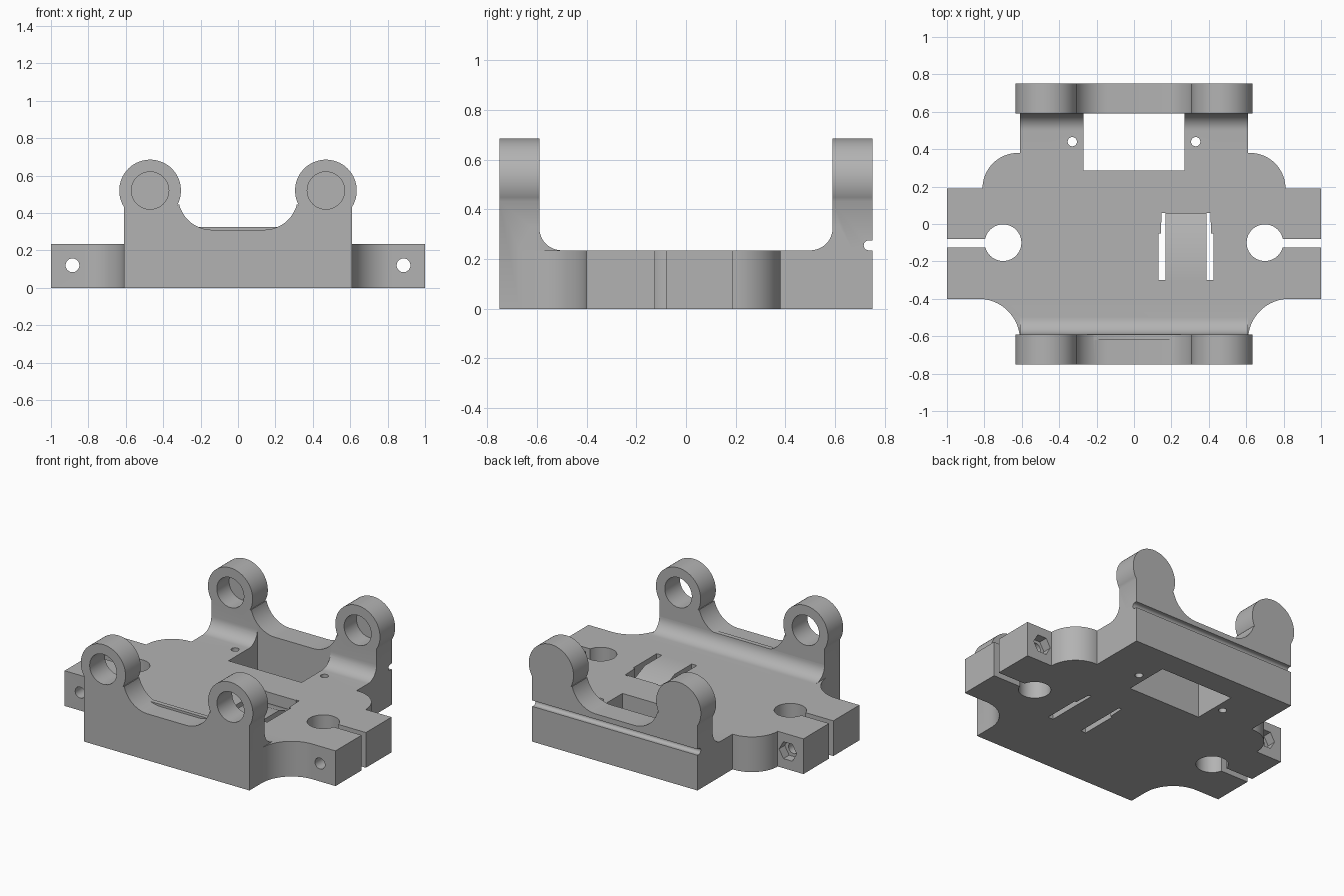
import bpy, bmesh
from math import cos, sin, radians

cube = bpy.data.objects.get("Cube")
if cube:
    bpy.data.objects.remove(cube, do_unlink=True)

grey = bpy.data.materials.new("plain_grey")
grey.use_nodes = True
colour = (0.45, 0.45, 0.45, 1)
grey.diffuse_color = colour
grey.node_tree.nodes["Principled BSDF"].inputs["Base Color"].default_value = colour


def arc(cx, cy, r, start, end, n=20):
    angles = [radians(start + (end - start) * i / n) for i in range(n + 1)]
    return [(cx + r * cos(a), cy + r * sin(a)) for a in angles]


def circle(cx, cy, r, n=40):
    return arc(cx, cy, r, 0, 360, n)[:-1]


def rect(x0, x1, y0, y1):
    return [(x0, y0), (x1, y0), (x1, y1), (x0, y1)]


def mirrored(half):
    return half + [(-x, y) for x, y in reversed(half)]


def prism(name, profile, axis, lo, hi):
    """Extrude a flat profile along one axis."""
    place = {"X": lambda a, b: (lo, a, b),
             "Y": lambda a, b: (a, lo, b),
             "Z": lambda a, b: (a, b, lo)}[axis]
    bm = bmesh.new()
    face = bm.faces.new([bm.verts.new(place(a, b)) for a, b in profile])
    new = bmesh.ops.extrude_face_region(bm, geom=[face])["geom"]
    shift = [hi - lo if axis == k else 0 for k in "XYZ"]
    bmesh.ops.translate(bm, vec=shift,
                        verts=[v for v in new if isinstance(v, bmesh.types.BMVert)])
    bmesh.ops.recalc_face_normals(bm, faces=bm.faces)
    mesh = bpy.data.meshes.new(name)
    bm.to_mesh(mesh)
    bm.free()
    mesh.materials.append(grey)
    obj = bpy.data.objects.new(name, mesh)
    bpy.context.collection.objects.link(obj)
    return obj


def combine(body, tool, operation):
    """Apply one boolean to the body and remove the tool."""
    mod = body.modifiers.new("combine", "BOOLEAN")
    mod.operation, mod.solver, mod.object = operation, "EXACT", tool
    deps = bpy.context.evaluated_depsgraph_get()
    mesh = bpy.data.meshes.new_from_object(body.evaluated_get(deps))
    body.modifiers.clear()
    body.data = mesh
    bpy.data.objects.remove(tool, do_unlink=True)


def add(*args):
    combine(body, prism(*args), "UNION")


def cut(*args):
    combine(body, prism(*args), "DIFFERENCE")


# Base plate with hollow front corners and rounded back corners
TOP = 0.235
plan = ([(0.61, -0.67)] + arc(0.83, -0.62, 0.22, 180, 90)
        + [(1, -0.4), (1, 0.19)] + arc(0.62, 0.19, 0.19, 0, 90)
        + [(0.61, 0.38), (0.61, 0.67)])
body = prism("carriage_body", mirrored(plan), "Z", 0, TOP)

# End walls with two round rod holders each
wall = ([(0.61, 0)] + arc(0.47, 0.52, 0.165, -32, 208, 40)
        + arc(0.14, 0.49, 0.18, -14, -90))
add("front_wall", mirrored(wall), "Y", -0.75, -0.59)
add("back_wall", mirrored(wall), "Y", 0.59, 0.75)

# Fillets where the walls meet the plate
fillet = [(-0.62, 0.2), (-0.5, 0.2)] + arc(-0.5, TOP + 0.09, 0.09, 270, 180, 12) + [(-0.62, TOP + 0.09)]
add("front_fillet", fillet, "X", -0.61, 0.61)
back = [(-y, z) for y, z in fillet]
for x0, x1 in ((-0.61, -0.27), (0.27, 0.61)):
    add("back_fillet", back, "X", x0, x1)

# Window and back groove
cut("window", rect(-0.27, 0.27, 0.285, 0.59), "Z", -0.1, 0.3)
groove = arc(0.735, 0.255, 0.02, 90, 270, 12) + [(0.8, 0.235), (0.8, 0.275)]
cut("groove", groove, "X", -0.7, 0.7)

# Paired holes: rods, clamps, screws and nut pockets
for s in (-1, 1):
    cut("front_rod_hole", circle(s * 0.47, 0.52, 0.1), "Y", -0.8, -0.5)
    cut("back_rod_socket", circle(s * 0.47, 0.52, 0.1), "Y", 0.5, 0.72)
    cut("clamp_hole", circle(s * 0.7, -0.1, 0.098), "Z", -0.1, 0.4)
    cut("clamp_slit", rect(*sorted((s * 0.72, s * 1.1)), -0.125, -0.08), "Z", -0.1, 0.4)
    cut("clamp_screw_hole", circle(s * 0.885, 0.12, 0.037, 24), "Y", -0.5, 0.3)
    cut("nut_pocket", circle(s * 0.885, 0.12, 0.065, 6), "Y", 0.13, 0.3)
    cut("small_hole", circle(s * 0.33, 0.44, 0.025, 20), "Z", -0.1, 0.4)

    # Tie slots mirrored about their own centre line
    slot = [(0.112, 0.06), (0.112, -0.05), (0.112, -0.06), (0.148, -0.06),
            (0.148, -0.3), (0.112, -0.3)]
    mid = 0.278
    outer = [(0.148, -0.3), (0.148, -0.05), (0.135, -0.05), (0.13, 0.06),
             (0.11, 0.06), (0.11, -0.3)]
    cut("tie_slot", [(mid + s * x, y) for x, y in outer], "Z", -0.1, 0.4)

# Sloped recess between the tie slots
ramp = [(-0.12, TOP), (0.055, 0.16), (0.055, 0.3), (-0.12, 0.3)]
cut("tie_ramp", ramp, "X", 0.166, 0.39)

# Smooth the round surfaces, keep the edges sharp
bpy.ops.object.select_all(action="DESELECT")
body.select_set(True)
bpy.context.view_layer.objects.active = body
bpy.ops.object.shade_smooth_by_angle(angle=radians(30))
